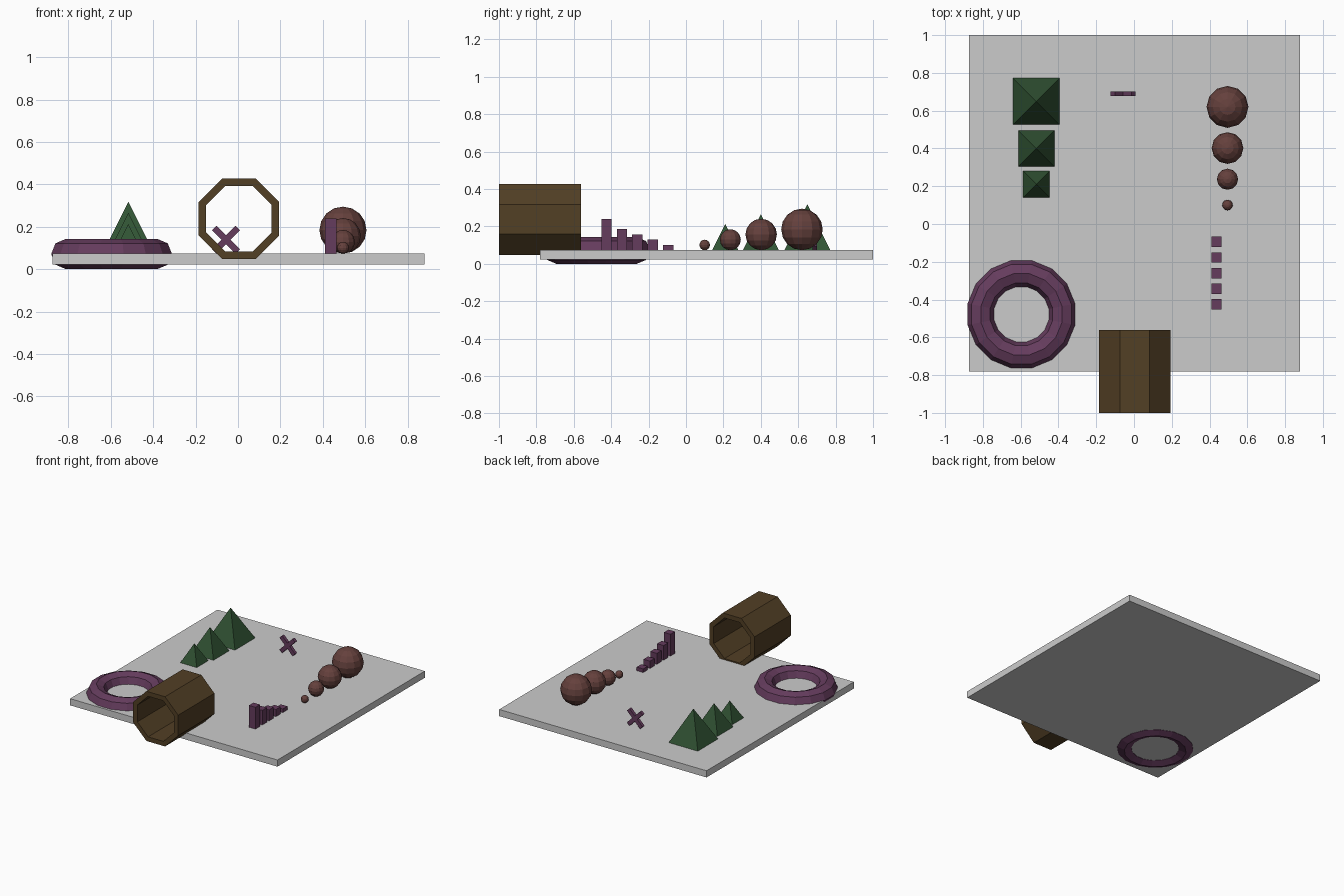
import bpy, bmesh, math
from mathutils import Matrix, Vector

if "Cube" in bpy.data.objects:
    bpy.data.objects.remove(bpy.data.objects["Cube"])


def mat(name, rgb):
    m = bpy.data.materials.new(name)
    m.diffuse_color = (*rgb, 1)
    m.use_nodes = True
    m.node_tree.nodes["Principled BSDF"].inputs["Base Color"].default_value = m.diffuse_color
    return m


GREY = mat("light grey", (0.60, 0.60, 0.60))
PURPLE = mat("plum", (0.13, 0.045, 0.11))
GREEN = mat("dark green", (0.03, 0.085, 0.033))
BROWN = mat("olive brown", (0.085, 0.05, 0.018))
RED = mat("dusty red", (0.13, 0.052, 0.046))
TOP = 0.073  # height of the plate's upper face


def add(name, bm, material):
    bmesh.ops.recalc_face_normals(bm, faces=bm.faces)
    me = bpy.data.meshes.new(name)
    bm.to_mesh(me)
    bm.free()
    me.materials.append(material)
    ob = bpy.data.objects.new(name, me)
    bpy.context.collection.objects.link(ob)
    return ob


def box(name, centre, size, material, tilt=0):
    bm = bmesh.new()
    m = Matrix.Translation(centre) @ Matrix.Rotation(tilt, 4, 'Y') @ Matrix.Diagonal((*size, 1))
    bmesh.ops.create_cube(bm, size=1, matrix=m)
    return add(name, bm, material)


def swept_ring(name, profile, sides, phase, matrix, material):
    """Sweep a closed (radius, height) profile around an axis."""
    bm = bmesh.new()
    rings = []
    for i in range(sides):
        a = phase + 2 * math.pi * i / sides
        rings.append([bm.verts.new(matrix @ Vector((r * math.cos(a), r * math.sin(a), h)))
                      for r, h in profile])
    n = len(profile)
    for i in range(sides):
        p, q = rings[i], rings[(i + 1) % sides]
        for j in range(n):
            k = (j + 1) % n
            bm.faces.new((p[j], q[j], q[k], p[k]))
    return add(name, bm, material)


# base plate
box("base_plate", (0.003, 0.11, 0.048), (1.754, 1.78, 0.051), GREY)

# low-poly ring sunk into the plate
R, r = 0.219, 0.0715
section = [(R + r * math.cos(t * math.pi / 4), r * math.sin(t * math.pi / 4)) for t in range(8)]
swept_ring("ring", section, 16, math.pi / 16, Matrix.Translation((-0.596, -0.478, 0.0715)), PURPLE)

# open octagonal tube lying along y
c = math.cos(math.pi / 8)
ro, ri, half = 0.19 / c, 0.155 / c, 0.219
swept_ring("tube", [(ro, -half), (ro, half), (ri, half), (ri, -half)], 8, math.pi / 8,
           Matrix.Translation((0.004, -0.781, 0.238)) @ Matrix.Rotation(math.pi / 2, 4, 'X'), BROWN)

# row of pyramids
for i, (y, h) in enumerate([(0.649, 0.123), (0.40, 0.096), (0.21, 0.07)]):
    bm = bmesh.new()
    bmesh.ops.create_cone(bm, cap_ends=True, segments=4, radius1=h * math.sqrt(2), radius2=0, depth=2 * h,
                          matrix=Matrix.Translation((-0.517, y, TOP + h)) @ Matrix.Rotation(math.pi / 4, 4, 'Z'))
    add(f"pyramid_{i + 1}", bm, GREEN)

# row of balls
for i, (y, rad) in enumerate([(0.62, 0.111), (0.402, 0.084), (0.237, 0.056), (0.10, 0.028)]):
    bm = bmesh.new()
    bmesh.ops.create_uvsphere(bm, u_segments=12, v_segments=8, radius=rad,
                              matrix=Matrix.Translation((0.495, y, TOP + rad)))
    add(f"ball_{i + 1}", bm, RED)

# stepped bars
for i, h in enumerate([0.028, 0.056, 0.084, 0.112, 0.167]):
    box(f"bar_{i + 1}", (0.437, -0.095 - 0.0825 * i, TOP + h / 2), (0.055, 0.055, h), PURPLE)

# upright cross
for i, t in enumerate((45, -45)):
    box(f"cross_arm_{i + 1}", (-0.057, 0.689, TOP + 0.066), (0.157, 0.024, 0.03), PURPLE, math.radians(t))
